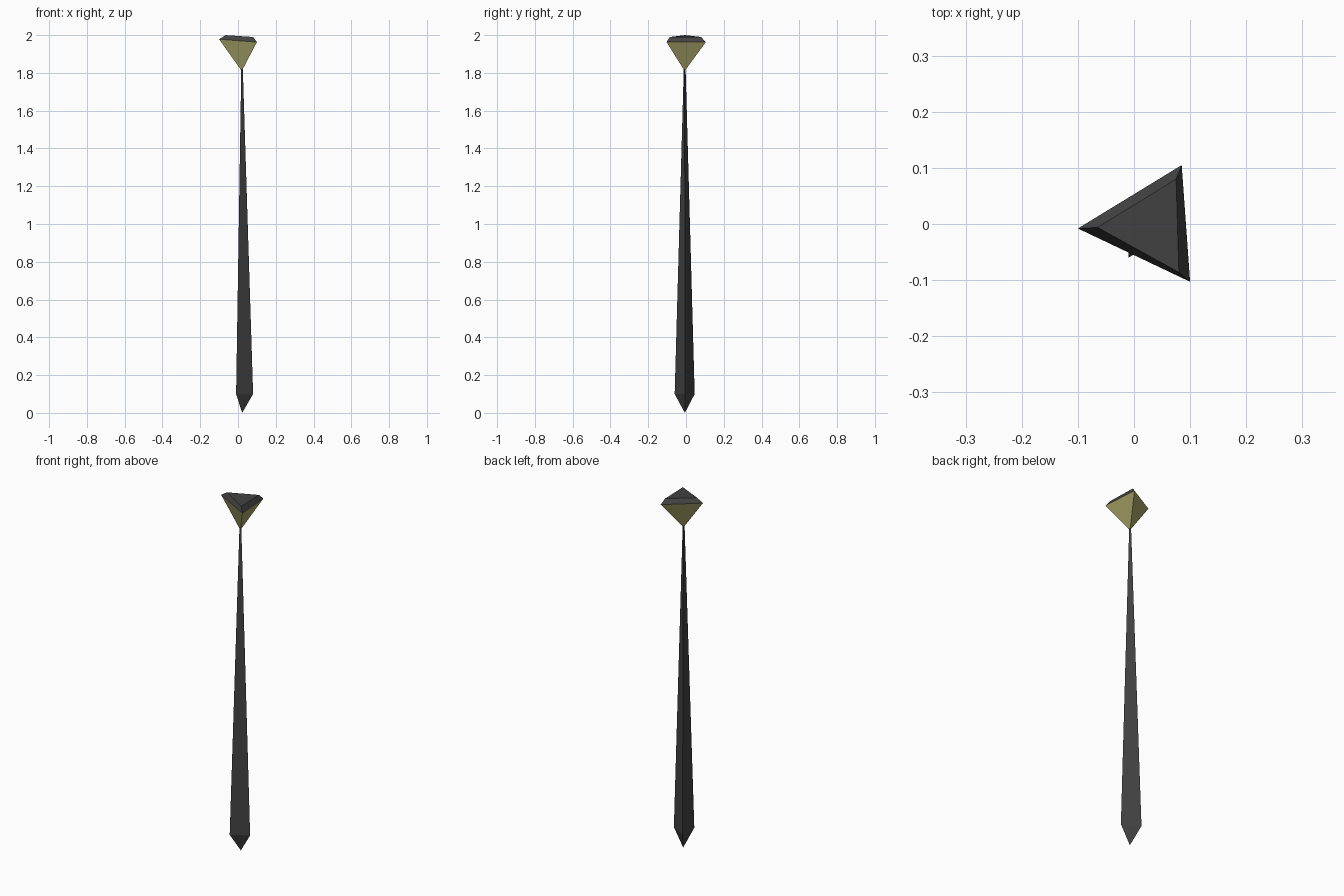
import bpy

if "Cube" in bpy.data.objects:
    bpy.data.objects.remove(bpy.data.objects["Cube"])


def material(name, rgb):
    m = bpy.data.materials.new(name)
    m.diffuse_color = (*rgb, 1)
    m.use_nodes = True
    m.node_tree.nodes["Principled BSDF"].inputs["Base Color"].default_value = m.diffuse_color
    return m


def loft(name, rings, mat, bottom_tip=None, cap_bottom=False):
    """Skin triangular rings from bottom to top, closing the ends."""
    verts = [p for ring in rings for p in ring]
    faces = []
    for r in range(len(rings) - 1):
        for i in range(3):
            a, b = r * 3 + i, r * 3 + (i + 1) % 3
            faces.append((a, b, b + 3, a + 3))
    n = len(verts)
    faces.append((n - 3, n - 2, n - 1))
    if bottom_tip:
        verts.append(bottom_tip)
        faces += [(n, (i + 1) % 3, i) for i in range(3)]
    elif cap_bottom:
        faces.append((2, 1, 0))
    mesh = bpy.data.meshes.new(name)
    mesh.from_pydata(verts, [], faces)
    mesh.materials.append(mat)
    obj = bpy.data.objects.new(name, mesh)
    bpy.context.collection.objects.link(obj)
    return obj


dark = material("dark_grey", (0.055, 0.055, 0.055))
olive = material("olive", (0.4, 0.38, 0.14))

# Tapered three-sided shaft with a pointed foot
foot = [(-0.01, -0.06, 0.1), (0.08, -0.006, 0.1), (-0.01, 0.046, 0.1)]
cx, cy, s = 0.02, -0.007, 0.09
neck = [(cx + (x - cx) * s, cy + (y - cy) * s, 1.825) for x, y, z in foot]
loft("shaft", [foot, neck], dark, bottom_tip=(0.022, -0.006, 0))

# Inverted pyramid head
rim = [(-0.1, -0.008, 1.978), (0.1, -0.103, 1.963), (0.085, 0.105, 1.963)]
loft("head", [rim], olive, bottom_tip=(0.02, -0.007, 1.81))

# Bevelled cap covering the head
top = [(-0.065, -0.006, 2.0), (0.08, -0.086, 1.99), (0.075, 0.08, 1.99)]
loft("head_cap", [rim, top], dark, cap_bottom=True)
